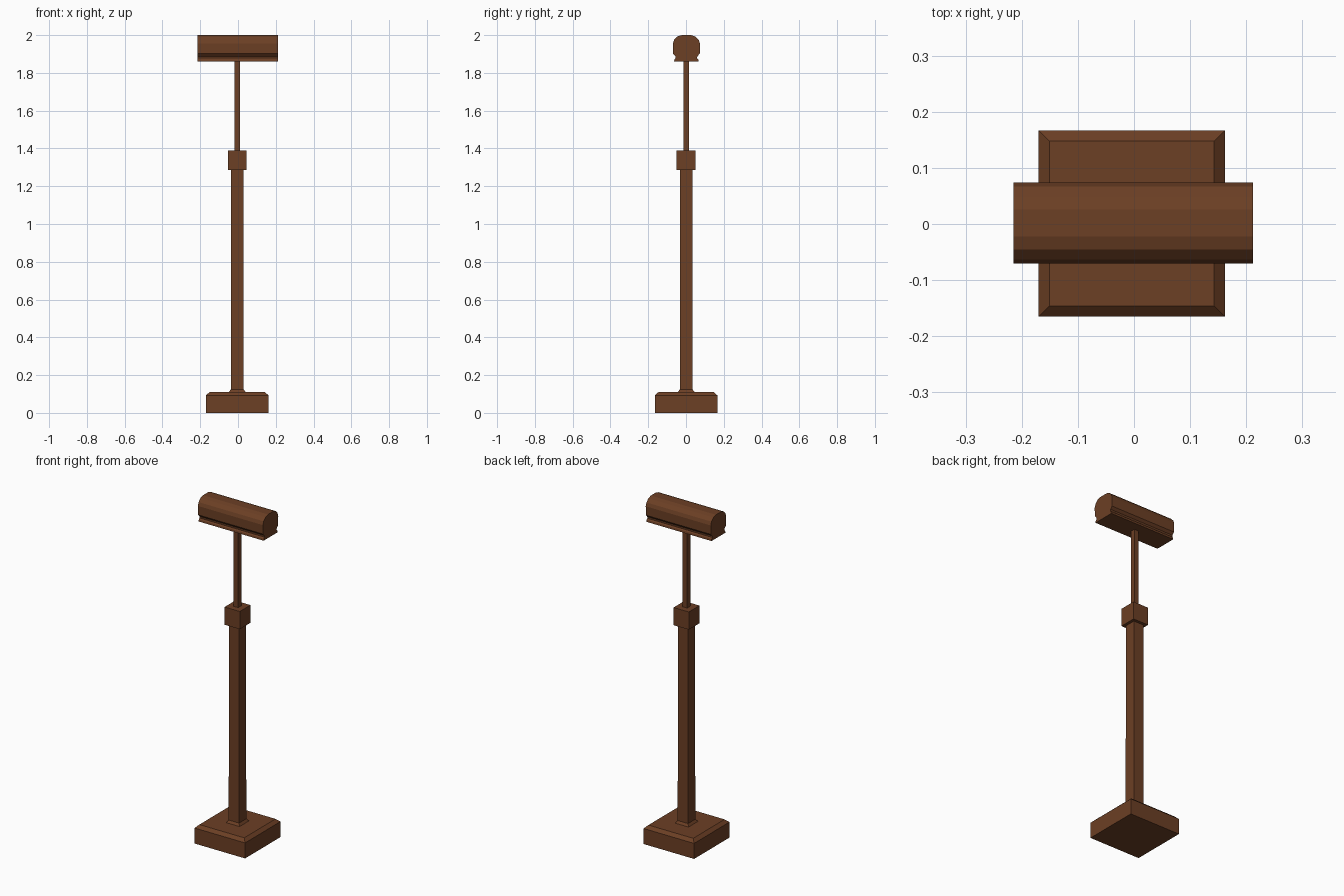
import bpy, bmesh

if "Cube" in bpy.data.objects:
    bpy.data.objects.remove(bpy.data.objects["Cube"])

brown = bpy.data.materials.new("brown_wood")
brown.diffuse_color = (0.15, 0.05, 0.018, 1)
brown.use_nodes = True
brown.node_tree.nodes["Principled BSDF"].inputs["Base Color"].default_value = brown.diffuse_color
CX, CY = -0.004, 0.001   # stand axis


def finish(name, bm):
    bmesh.ops.recalc_face_normals(bm, faces=bm.faces[:])
    mesh = bpy.data.meshes.new(name)
    bm.to_mesh(mesh)
    bm.free()
    mesh.materials.append(brown)
    obj = bpy.data.objects.new(name, mesh)
    bpy.context.collection.objects.link(obj)
    return obj


def square_stack(name, levels):
    """Square column through (half width, z) levels."""
    bm = bmesh.new()
    rings = [[bm.verts.new((CX + sx * h, CY + sy * h, z))
              for sx, sy in ((-1, -1), (1, -1), (1, 1), (-1, 1))]
             for h, z in levels]
    for a, b in zip(rings, rings[1:]):
        for i in range(4):
            j = (i + 1) % 4
            bm.faces.new((a[i], a[j], b[j], b[i]))
    bm.faces.new(rings[0])
    bm.faces.new(rings[-1])
    return finish(name, bm)


# Stand: chamfered base, flared post, collar and thin rod
square_stack("base", [(0.166, 0), (0.166, 0.092), (0.147, 0.11)])
square_stack("post", [(0.046, 0.108), (0.034, 0.124), (0.033, 1.29)])
square_stack("collar", [(0.05, 1.285), (0.05, 1.39)])
square_stack("rod", [(0.0145, 1.385), (0.0145, 1.865)])

# Head: mirrored half profile (y, z) extruded along x
half = [(0.065, 1.86), (0.063, 1.871), (0.057, 1.878), (0.058, 1.888),
        (0.071, 1.902), (0.072, 1.955), (0.065, 1.975),
        (0.047, 1.993), (0.024, 2.0)]
profile = half + [(-y, z) for y, z in reversed(half)]
bm = bmesh.new()
ends = [[bm.verts.new((x, y + 0.002, z)) for y, z in profile]
        for x in (-0.2145, 0.2125)]
n = len(profile)
for i in range(n):
    j = (i + 1) % n
    bm.faces.new((ends[0][i], ends[0][j], ends[1][j], ends[1][i]))
for ring in ends:
    bm.faces.new(ring)
finish("head", bm)
